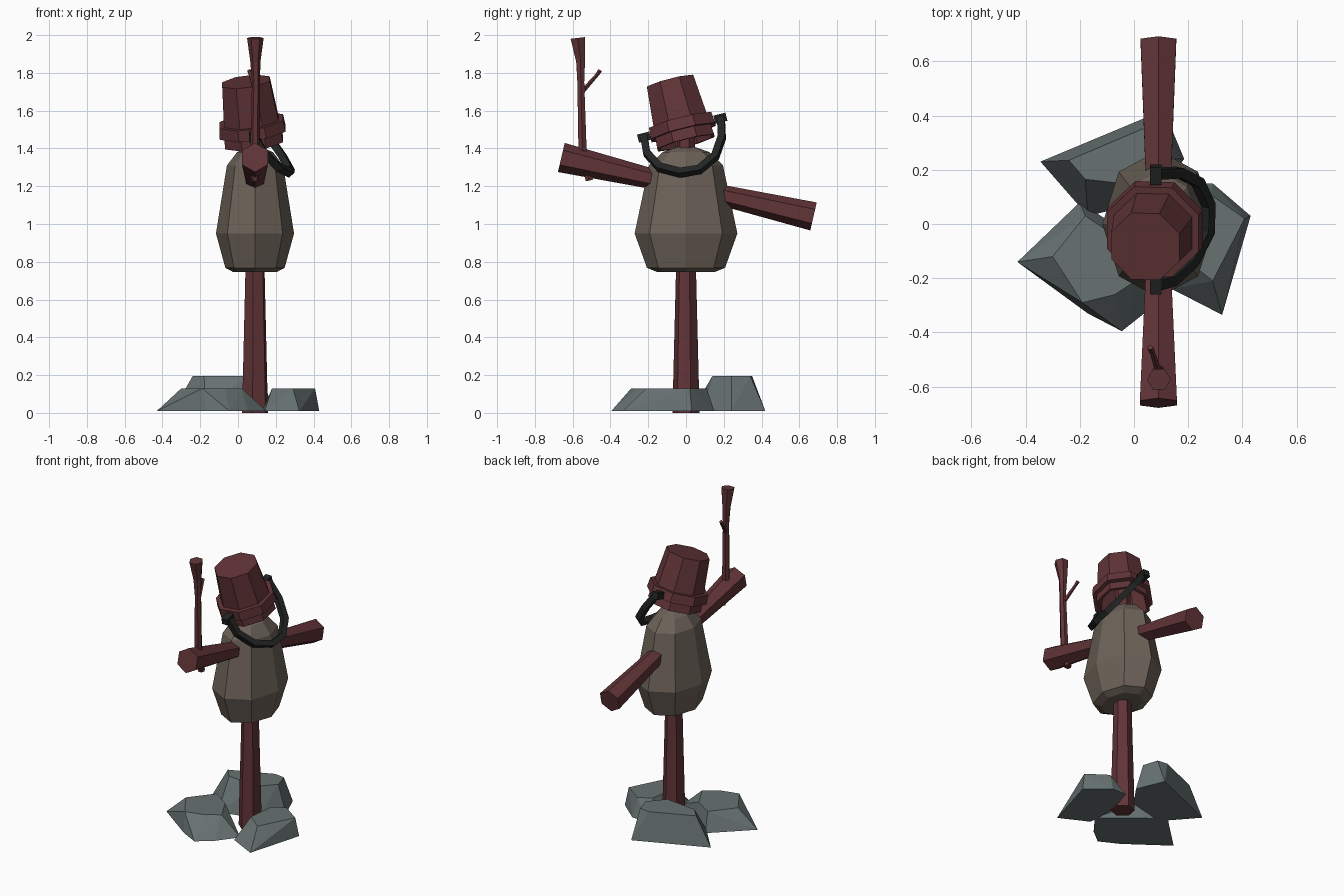
import bpy, bmesh, math
from mathutils import Vector

if "Cube" in bpy.data.objects:
    bpy.data.objects.remove(bpy.data.objects["Cube"])


def material(name, rgb):
    m = bpy.data.materials.new(name)
    m.diffuse_color = (*rgb, 1)
    m.use_nodes = True
    m.node_tree.nodes["Principled BSDF"].inputs["Base Color"].default_value = m.diffuse_color
    return m


WOOD = material("red_wood", (0.12, 0.034, 0.038))
SACK = material("sackcloth", (0.15, 0.122, 0.097))
STONE = material("stone", (0.135, 0.165, 0.165))
IRON = material("iron", (0.016, 0.017, 0.017))


def finish(bm, name, mat):
    bmesh.ops.recalc_face_normals(bm, faces=bm.faces)
    me = bpy.data.meshes.new(name)
    bm.to_mesh(me)
    bm.free()
    me.materials.append(mat)
    ob = bpy.data.objects.new(name, me)
    bpy.context.collection.objects.link(ob)
    return ob


def loft(name, mat, pts, radii, sides, ref, phase=0.0, axis=None, closed=False, squash=1.0):
    """Sweep polygon rings along points; ref fixes the direction of the first corner."""
    bm = bmesh.new()
    pts = [Vector(p) for p in pts]
    rings = []
    for i, (p, r) in enumerate(zip(pts, radii)):
        d = axis or (pts[min(i + 1, len(pts) - 1)] - pts[max(i - 1, 0)])
        d = Vector(d).normalized()
        u = Vector(ref)
        u = (u - d * u.dot(d)).normalized()
        v = d.cross(u)
        rings.append([bm.verts.new(p + r * (math.cos(a) * squash * u + math.sin(a) * v))
                      for a in (phase + 2 * math.pi * k / sides for k in range(sides))])
    pairs = list(zip(rings, rings[1:]))
    if closed:
        pairs.append((rings[-1], rings[0]))
    else:
        bm.faces.new(rings[0])
        bm.faces.new(rings[-1])
    for a, b in pairs:
        for k in range(sides):
            j = (k + 1) % sides
            bm.faces.new((a[k], a[j], b[j], b[k]))
    return finish(bm, name, mat)


def rock(name, base, top, z_top):
    bm = bmesh.new()
    for outline, z in ((base, 0.01), (top, z_top)):
        for x, y in outline:
            bm.verts.new((x, y, z))
    hull = bmesh.ops.convex_hull(bm, input=bm.verts)
    bmesh.ops.delete(bm, geom=[v for v in bm.verts if not v.link_faces], context='VERTS')
    bmesh.ops.dissolve_limit(bm, angle_limit=0.03, verts=bm.verts, edges=bm.edges)
    return finish(bm, name, STONE)


CX = 0.09

# Upright post
loft("post", WOOD, [(CX, 0, z) for z in (0.0, 0.12, 0.75, 1.3, 1.62)],
     [0.072, 0.07, 0.054, 0.05, 0.045], 6, (1, 0, 0), math.radians(20), axis=(0, 0, 1))

# Tilted crossbar forming both arms, flared at the ends
loft("arm_log", WOOD, [(CX, -0.66, 1.352), (CX, -0.2, 1.244), (CX, 0.2, 1.15), (CX, 0.675, 1.04)],
     [0.079, 0.055, 0.055, 0.076], 6, (0, 0, 1))

# Stuffed sack torso
sack = [(0.745, 0.55), (0.768, 0.76), (0.95, 1.0), (1.31, 0.72), (1.38, 0.46), (1.41, 0.15)]
loft("sack_body", SACK, [(CX, 0, z) for z, s in sack], [0.272 * s for z, s in sack],
     8, (1, 0, 0), axis=(0, 0, 1), squash=0.76)

# Forked stick held upright on the front arm
loft("stick", WOOD,
     [(0.09, -0.512, 1.23), (0.09, -0.548, 1.40), (0.095, -0.557, 1.75),
      (0.092, -0.558, 1.86), (0.092, -0.573, 1.985)],
     [0.022, 0.025, 0.021, 0.027, 0.044], 6, (1, 0, 0))
loft("twig", WOOD, [(0.092, -0.55, 1.70), (0.068, -0.475, 1.785), (0.06, -0.455, 1.812)],
     [0.013, 0.010, 0.012], 5, (1, 0, 0))

# Upturned bucket head: hollow wall, then the hoop around it
low, tip = Vector((0.085, 0.0, 1.43)), Vector((0.042, -0.083, 1.753))
along = tip - low
wall = [(0.90, 0.05), (0.90, 0.115), (0.0, 0.150), (0.0, 0.168), (1.0, 0.137), (1.0, 0.05)]
loft("bucket", WOOD, [low + along * t for t, r in wall], [r for t, r in wall],
     8, (1, 0, 0), math.pi / 8, axis=along)
hoop = [(0.17, 0.155), (0.17, 0.190), (0.35, 0.184), (0.35, 0.145)]
loft("bucket_hoop", WOOD, [low + along * t for t, r in hoop], [r for t, r in hoop],
     8, (1, 0, 0), math.pi / 8, axis=along, closed=True)

# Hanging iron handle and its two pivots
loft("bucket_handle", IRON,
     [(0.09, -0.222, 1.46), (0.14, -0.208, 1.375), (0.215, -0.14, 1.30), (0.272, -0.03, 1.272),
      (0.275, 0.07, 1.288), (0.235, 0.155, 1.36), (0.165, 0.19, 1.46), (0.09, 0.185, 1.56)],
     [0.027] * 8, 4, (-0.092, 0.019, -0.076), math.pi / 4)
for side, y, z in (("front", -0.222, 1.46), ("back", 0.182, 1.56)):
    loft(f"handle_pivot_{side}", IRON, [(0.08, y - 0.032, z - 0.008), (0.08, y + 0.032, z + 0.008)],
         [0.031] * 2, 4, (0, 0, 1), math.pi / 4)

# Three rocks around the foot of the post
rock("rock_back",
     [(-0.345, 0.23), (0.05, 0.395), (0.11, 0.42), (0.185, 0.24), (0.08, 0.09), (-0.1, 0.05), (-0.17, 0.03)],
     [(-0.24, 0.235), (0.03, 0.35), (0.10, 0.34), (0.13, 0.24), (0.04, 0.14), (-0.18, 0.165)], 0.195)
rock("rock_left",
     [(-0.43, -0.14), (-0.2, 0.08), (-0.06, -0.01), (0.15, -0.19), (0.05, -0.32), (-0.045, -0.395), (-0.17, -0.33)],
     [(-0.30, -0.12), (-0.18, 0.03), (-0.06, -0.05), (0.02, -0.2), (-0.07, -0.26), (-0.19, -0.29)], 0.13)
rock("rock_right",
     [(0.43, 0.03), (0.29, 0.15), (0.19, 0.15), (0.13, -0.05), (0.14, -0.24), (0.325, -0.335)],
     [(0.408, 0.02), (0.28, 0.11), (0.2, 0.06), (0.18, -0.12), (0.29, -0.21)], 0.13)
